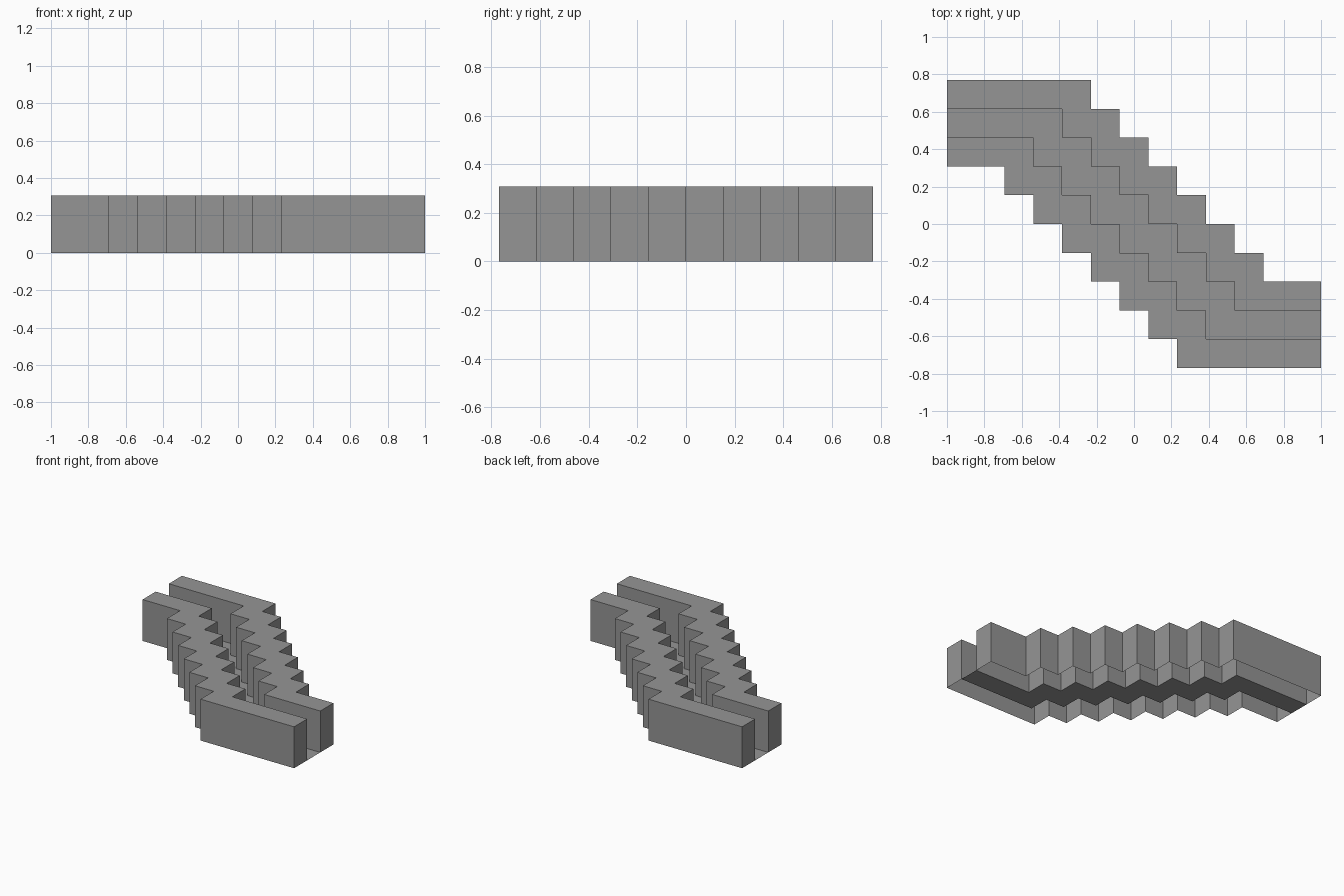
import bpy

if "Cube" in bpy.data.objects:
    bpy.data.objects.remove(bpy.data.objects["Cube"])

U = 2 / 13          # one grid step of the stepped channel
HEIGHT = 2 * U
STEPS = 7

dark_grey = bpy.data.materials.new("dark_grey")
dark_grey.diffuse_color = (0.3, 0.3, 0.3, 1)
dark_grey.use_nodes = True
dark_grey.node_tree.nodes["Principled BSDF"].inputs["Base Color"].default_value = dark_grey.diffuse_color


def stair_line(k):
    """Plan line number k (0 = back outer edge, 3 = front outer edge), left to right."""
    x, y = -1.5 - k, 5 - k
    pts = [(-6.5, y)]
    for i in range(STEPS):
        pts += [(x + i, y - i), (x + i, y - i - 1)]
    pts.append((6.5, y - STEPS))
    return [(px * U, py * U) for px, py in pts]


def strip_outline(k):
    """Counter-clockwise outline between plan lines k and k + 1."""
    return stair_line(k + 1) + stair_line(k)[::-1]


def add_object(name, verts, faces):
    mesh = bpy.data.meshes.new(name)
    mesh.from_pydata(verts, [], faces)
    mesh.materials.append(dark_grey)
    mesh.update()
    obj = bpy.data.objects.new(name, mesh)
    bpy.context.collection.objects.link(obj)


def add_wall(name, k):
    # Hollow wall: sides and top, open underneath
    outline = strip_outline(k)
    n = len(outline)
    verts = [(x, y, z) for z in (0, HEIGHT) for x, y in outline]
    faces = [(i, (i + 1) % n, n + (i + 1) % n, n + i) for i in range(n)]
    faces.append(tuple(range(n, 2 * n)))
    add_object(name, verts, faces)


# Two stepped walls
add_wall("back_wall", 0)
add_wall("front_wall", 2)

# Thin channel floor between the walls, facing up
floor = strip_outline(1)
add_object("channel_floor", [(x, y, 0) for x, y in floor], [tuple(range(len(floor)))])
